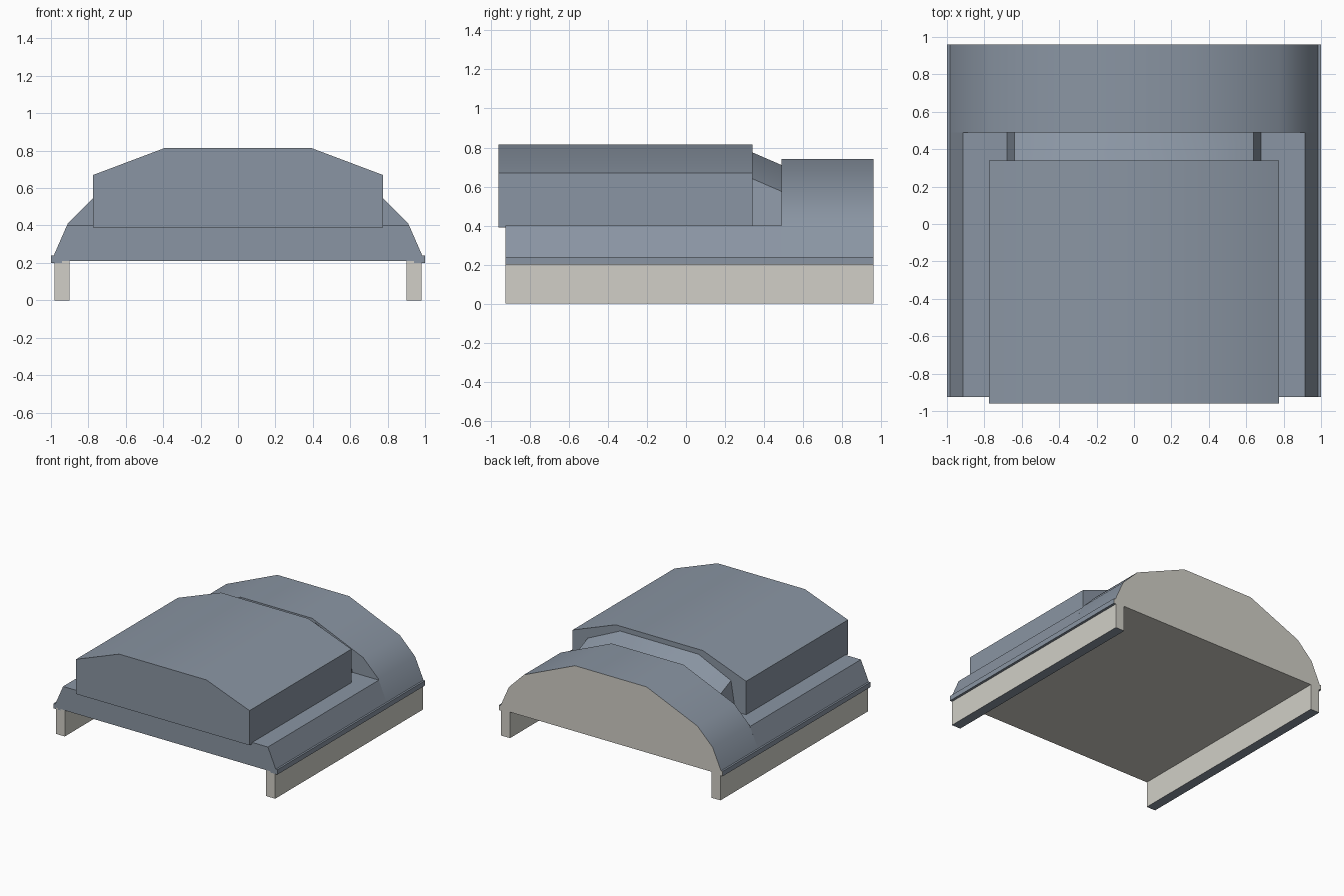
import bpy, bmesh, math

cube = bpy.data.objects.get("Cube")
if cube:
    bpy.data.objects.remove(cube, do_unlink=True)


def material(name, rgb):
    m = bpy.data.materials.new(name)
    m.use_nodes = True
    m.diffuse_color = (*rgb, 1)
    m.node_tree.nodes["Principled BSDF"].inputs["Base Color"].default_value = (*rgb, 1)
    return m


SLATE = material("slate blue", (0.254, 0.301, 0.366))
STONE = material("pale stone", (0.638, 0.624, 0.571))


def mirrored(half):
    """Complete a right-hand outline (bottom to top) with its mirror image."""
    return half + [(-x, z) for x, z in reversed(half)]


def loft(name, front, back, y0, y1, rule=None):
    """Solid between two xz outlines; rule(normal) picks the stone faces."""
    bm = bmesh.new()
    a = [bm.verts.new((x, y0, z)) for x, z in front]
    b = [bm.verts.new((x, y1, z)) for x, z in back]
    n = len(a)
    bm.faces.new(a)
    bm.faces.new(b[::-1])
    for i in range(n):
        j = (i + 1) % n
        bm.faces.new((a[j], a[i], b[i], b[j]))
    bmesh.ops.recalc_face_normals(bm, faces=bm.faces)
    bm.normal_update()
    for f in bm.faces:
        f.material_index = 1 if rule and rule(f.normal) else 0
    mesh = bpy.data.meshes.new(name)
    bm.to_mesh(mesh)
    bm.free()
    mesh.materials.append(SLATE)
    mesh.materials.append(STONE)
    obj = bpy.data.objects.new(name, mesh)
    bpy.context.collection.objects.link(obj)
    bpy.ops.object.select_all(action="DESELECT")
    obj.select_set(True)
    bpy.context.view_layer.objects.active = obj
    bpy.ops.object.shade_smooth_by_angle(angle=math.radians(30))
    return obj


def box_outline(x0, x1, z0, z1):
    return [(x0, z0), (x1, z0), (x1, z1), (x0, z1)]


FRONT, SEAM, REAR = -0.925, 0.49, 0.96

# Low base with sloping sides
base = mirrored([(0.96, 0.21), (0.985, 0.24), (0.915, 0.40)])
loft("base", base, base, FRONT, SEAM, lambda n: n.z < -0.9)

# Rear arch with a pale back wall and underside
arch = mirrored([(0.96, 0.21), (0.985, 0.24), (0.91, 0.41), (0.775, 0.545), (0.32, 0.74)])
loft("rear_arch", arch, arch, SEAM, REAR, lambda n: n.y > 0.9 or n.z < -0.9)

# Raised upper housing
housing = mirrored([(0.775, 0.39), (0.775, 0.67), (0.39, 0.815)])
loft("upper_housing", housing, housing, -0.96, 0.34)

# Sloping link between the housing and the arch
link_front = mirrored([(0.68, 0.395), (0.64, 0.64), (0.35, 0.775)])
link_back = mirrored([(0.68, 0.395), (0.64, 0.575), (0.35, 0.71)])
loft("link", link_front, link_back, 0.34, SEAM)

# Side flanges and the rails beneath them
for side, label in ((1, "left"), (-1, "right")):
    flange = box_outline(side * 0.94, side * 1.0, 0.2, 0.24)
    loft(label + "_flange", flange, flange, FRONT, REAR, lambda n: n.y > 0.9)
    rail = box_outline(side * 0.9, side * 0.98, 0.0, 0.212)
    loft(label + "_rail", rail, rail, FRONT, REAR, lambda n: n.z > -0.9)
